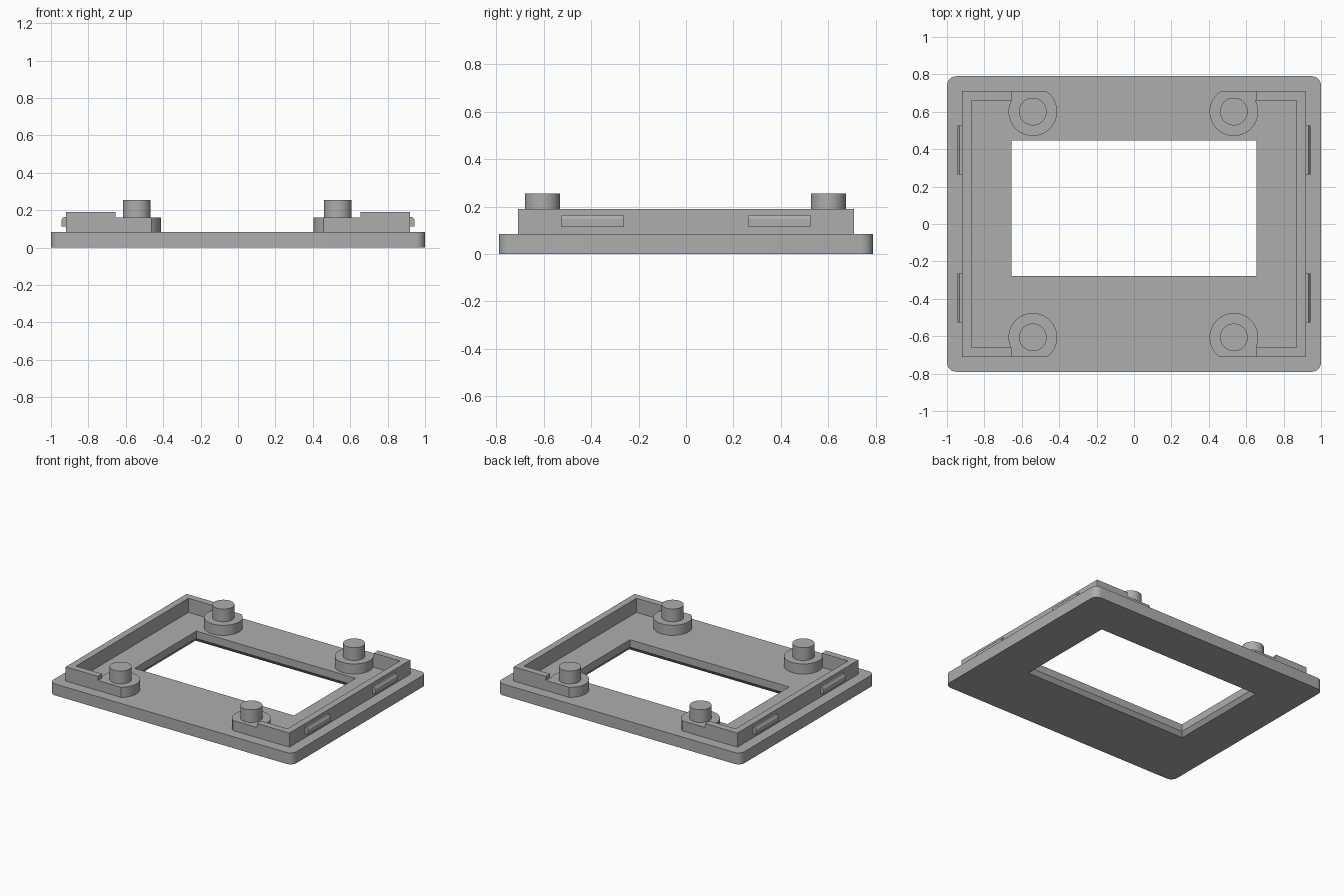
import bpy, bmesh, math

if "Cube" in bpy.data.objects:
    bpy.data.objects.remove(bpy.data.objects["Cube"])

grey = bpy.data.materials.new("grey plastic")
grey.diffuse_color = (0.42, 0.42, 0.42, 1)
grey.use_nodes = True
grey.node_tree.nodes["Principled BSDF"].inputs["Base Color"].default_value = grey.diffuse_color


def loft(name, rings, smooth=False):
    """Closed solid through a list of equally long point rings."""
    bm = bmesh.new()
    loops = [[bm.verts.new(p) for p in ring] for ring in rings]
    n = len(loops[0])
    for a, b in zip(loops, loops[1:]):
        for i in range(n):
            j = (i + 1) % n
            bm.faces.new((a[i], a[j], b[j], b[i]))
    bm.faces.new(loops[0][::-1])
    bm.faces.new(loops[-1])
    bmesh.ops.recalc_face_normals(bm, faces=bm.faces)
    mesh = bpy.data.meshes.new(name)
    bm.to_mesh(mesh)
    bm.free()
    mesh.materials.append(grey)
    ob = bpy.data.objects.new(name, mesh)
    bpy.context.collection.objects.link(ob)
    if smooth:
        bpy.ops.object.select_all(action='DESELECT')
        ob.select_set(True)
        bpy.context.view_layer.objects.active = ob
        bpy.ops.object.shade_smooth_by_angle(angle=math.radians(30))
    return ob


def prism(name, pts, z0, z1, smooth=False):
    return loft(name, [[(x, y, z) for x, y in pts] for z in (z0, z1)], smooth)


def arc(cx, cy, r, a0, a1, n):
    return [(cx + r * math.cos(a0 + (a1 - a0) * i / n),
             cy + r * math.sin(a0 + (a1 - a0) * i / n)) for i in range(n + 1)]


PLATE, WALL, BOSS, PIN = 0.085, 0.19, 0.16, 0.255
SINK = 0.08  # raised parts start slightly inside the plate

# Base plate with rounded corners
R, HX, HY = 0.05, 1.0, 0.79
outline = []
for k, (sx, sy) in enumerate([(1, 1), (-1, 1), (-1, -1), (1, -1)]):
    outline += arc(sx * (HX - R), sy * (HY - R), R, k * math.pi / 2, (k + 1) * math.pi / 2, 8)
plate = prism("base_plate", outline, 0, PLATE, True)

# Window opening, flared at the underside
def window(grow, z):
    x, y0, y1 = 0.655 + grow, -0.278 - grow, 0.446 + grow
    return [(-x, y0, z), (x, y0, z), (x, y1, z), (-x, y1, z)]

cutter = loft("window_cutter", [window(0.044, -0.03), window(0, 0.03), window(0, 0.2)])
cutter.hide_render = True
cutter.hide_viewport = True
cut = plate.modifiers.new("window", 'BOOLEAN')
cut.object = cutter
cut.solver = 'EXACT'

for sx, side in ((-1, "left"), (1, "right")):
    # C-shaped rim wall
    rim = [(0.655, -0.71), (0.92, -0.71), (0.92, 0.71), (0.655, 0.71),
           (0.655, 0.66), (0.87, 0.66), (0.87, -0.66), (0.655, -0.66)]
    prism(side + "_rim_wall", [(sx * x, y) for x, y in rim], SINK, WALL)

    for sy, end in ((-1, "front"), (1, "back")):
        label = side + "_" + end
        cx = 0.541 if sx < 0 else 0.534
        cy = 0.606 if sy < 0 else 0.601
        # Round boss, cut flat along the rim and joined to the wall end
        r = 0.13
        a0 = math.pi - math.asin((0.71 - cy) / r)
        a1 = 2 * math.pi + math.asin((0.66 - cy) / r)
        shape = [(0.66, 0.71)] + arc(cx, cy, r, a0, a1, 48) + [(0.665, 0.66)]
        prism(label + "_boss", [(sx * x, sy * y) for x, y in shape], SINK, BOSS, True)
        # Locating pin
        pin = arc(sx * cx, sy * cy, 0.074, 0, 2 * math.pi, 48)[:-1]
        prism(label + "_pin", pin, BOSS - 0.01, PIN, True)
        # Snap clip on the outer wall
        clip = [(0.915, 0.113), (0.944, 0.113), (0.944, 0.147), (0.932, 0.165), (0.915, 0.165)]
        loft(label + "_snap_clip",
             [[(sx * x, sy * y, z) for x, z in clip] for y in (0.264, 0.526)])
